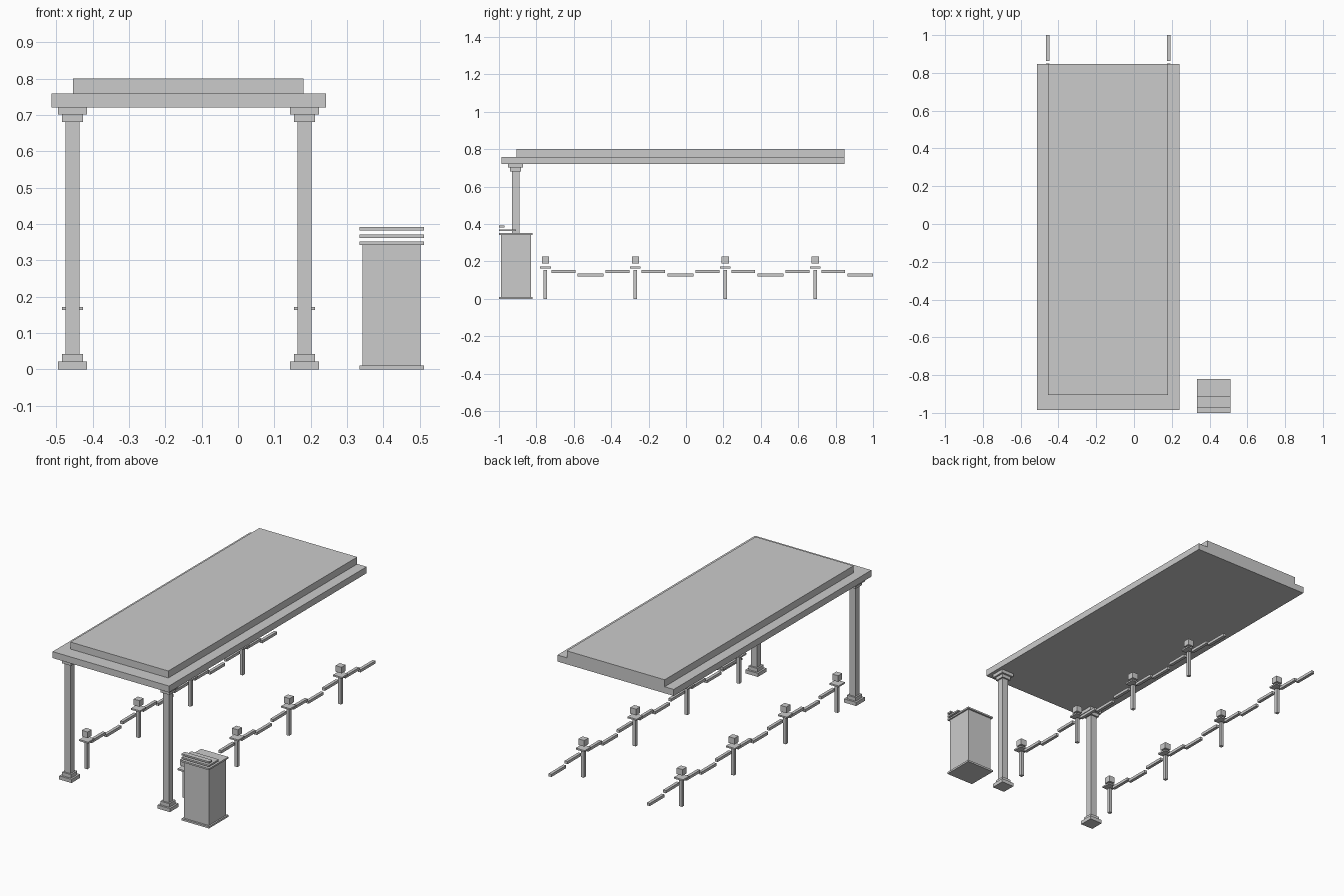
import bpy
import bmesh
from mathutils import Matrix, Vector

if "Cube" in bpy.data.objects:
    bpy.data.objects.remove(bpy.data.objects["Cube"])


def box(name, x, y, z):
    """Box from (min, max) pairs along each axis."""
    lo, hi = Vector((x[0], y[0], z[0])), Vector((x[1], y[1], z[1]))
    bm = bmesh.new()
    bmesh.ops.create_cube(
        bm, size=1,
        matrix=Matrix.Translation((lo + hi) / 2) @ Matrix.Diagonal((*(hi - lo), 1)))
    mesh = bpy.data.meshes.new(name)
    bm.to_mesh(mesh)
    bm.free()
    obj = bpy.data.objects.new(name, mesh)
    bpy.context.collection.objects.link(obj)
    return obj


def block(name, x, y, half, z):
    """Square block centred on (x, y)."""
    return box(name, (x - half, x + half), (y - half, y + half), z)


SIDES = {"left": -0.456, "right": 0.183}
COLUMN_Y = -0.911
FIRST_POST, SPACING = -0.752, 0.481

# Stepped canopy roof, flush at the back
box("canopy_lower", (-0.514, 0.242), (-0.986, 0.848), (0.721, 0.759))
box("canopy_upper", (-0.455, 0.181), (-0.905, 0.848), (0.759, 0.80))

for side, x in SIDES.items():
    # Column with stepped base and capital
    for part, half, z in (("plinth", 0.040, (0, 0.021)),
                          ("base", 0.029, (0.021, 0.042)),
                          ("shaft", 0.0195, (0.042, 0.681)),
                          ("neck", 0.029, (0.681, 0.701)),
                          ("capital", 0.040, (0.701, 0.721))):
        block(f"{side}_column_{part}", x, COLUMN_Y, half, z)

    for i in range(4):
        y = FIRST_POST + i * SPACING
        # Rope post with plate and floating cap
        block(f"{side}_post_{i}", x, y, 0.0095, (0, 0.153))
        block(f"{side}_post_plate_{i}", x, y, 0.029, (0.163, 0.172))
        block(f"{side}_post_cap_{i}", x, y, 0.019, (0.189, 0.225))
        # Sagging rope in three bars; the last span stops after the middle
        bars = ((0.033, 0.160, 0.137), (0.172, 0.310, 0.119), (0.322, 0.449, 0.137))
        for j, (a, b, z) in enumerate(bars[:2] if i == 3 else bars):
            box(f"{side}_rope_{i}_{j}", (x - 0.009, x + 0.009),
                (y + a, y + b), (z, z + 0.016))

# Lectern: body, foot and stepped desk boards
box("lectern_body", (0.343, 0.503), (-0.989, -0.830), (0.011, 0.342))
box("lectern_foot", (0.334, 0.512), (-1.0, -0.820), (0, 0.011))
for i, (back, z) in enumerate(((-0.820, 0.342), (-0.910, 0.362), (-0.971, 0.382))):
    box(f"lectern_board_{i}", (0.334, 0.512), (-1.0, back), (z, z + 0.0095))
